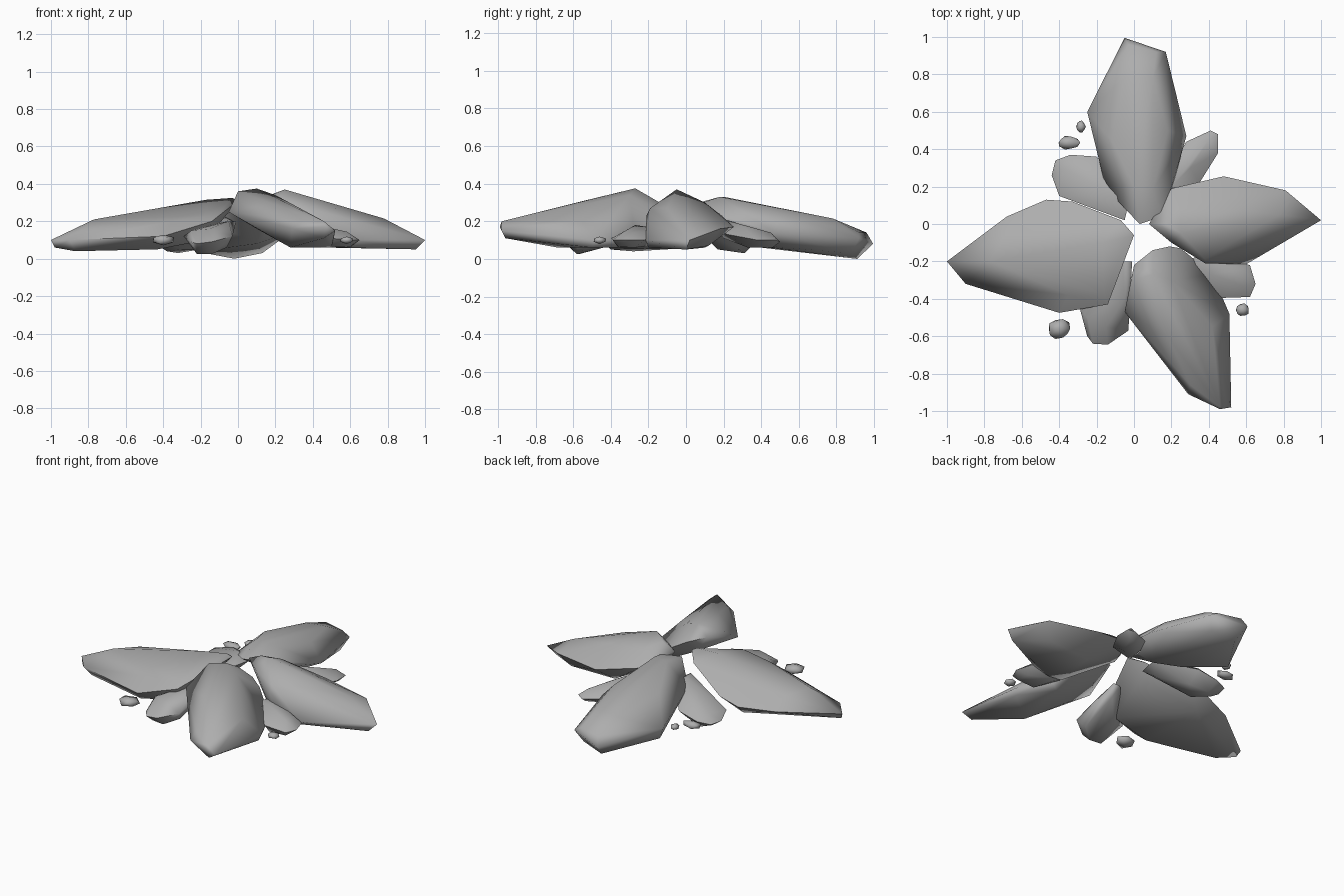
import bpy, bmesh, random
from mathutils import Vector

random.seed(4)
stone = bpy.data.materials.new("stone_grey")
stone.diffuse_color = (0.42, 0.42, 0.42, 1)


def hull(name, points):
    """Wrap a chiselled convex stone around a few corner points."""
    bm = bmesh.new()
    for p in points:
        bm.verts.new(p)
    bmesh.ops.convex_hull(bm, input=bm.verts[:])
    loose = [v for v in bm.verts if not v.link_faces]
    bmesh.ops.delete(bm, geom=loose, context='VERTS')
    bmesh.ops.recalc_face_normals(bm, faces=bm.faces[:])
    me = bpy.data.meshes.new(name)
    bm.to_mesh(me)
    bm.free()
    me.materials.append(stone)
    ob = bpy.data.objects.new(name, me)
    bpy.context.collection.objects.link(ob)
    bpy.ops.object.select_all(action='DESELECT')
    ob.select_set(True)
    bpy.context.view_layer.objects.active = ob
    bpy.ops.object.shade_smooth_by_angle(angle=1.25)
    return ob


def pebble(name, centre, size):
    """Small jittered stone."""
    bm = bmesh.new()
    bmesh.ops.create_icosphere(bm, subdivisions=1, radius=1)
    pts = [Vector(centre) + Vector([c * s * random.uniform(0.85, 1.1)
                                    for c, s in zip(v.co, size)]) for v in bm.verts]
    bm.free()
    hull(name, pts)


# Large slabs: rim, then top corners, then underside corners
hull("back_slab", [
    (-.05, .995, .08), (.17, .92, .11), (.28, .47, .14), (.20, .18, .2), (.15, .04, .28),
    (.03, 0, .28), (-.15, .19, .2), (-.25, .6, .11), (-.12, .80, .12),
    (0, .2, .33), (.1, .18, .33), (-.05, .78, .2), (.1, .78, .215), (-.03, .96, .14),
    (.12, .92, .14), (.18, .5, .24), (-.12, .45, .25),
    (-.02, .91, 0), (.13, .88, .03), (.1, .3, .08), (-.05, .4, .06), (-.23, .6, .04)])

hull("front_slab", [
    (-.05, -.47, .25), (.29, -.91, .16), (.46, -.99, .17), (.52, -.98, .15), (.51, -.48, .1),
    (.42, -.27, .1), (.25, -.13, .2), (.19, -.12, .25), (.1, -.14, .3), (0, -.22, .33),
    (0, -.3, .36), (.1, -.27, .375), (.2, -.3, .34), (.3, -.86, .21), (.46, -.98, .2),
    (.42, -.55, .2), (.18, -.6, .295),
    (.28, -.68, .06), (.46, -.96, .11), (.5, -.5, .06), (.35, -.3, .06),
    (.1, -.5, .16), (.1, -.25, .2)])

hull("left_slab", [
    (-1, -.2, .1), (-.9, -.32, .1), (-.4, -.475, .12), (-.14, -.43, .2), (0, -.06, .31),
    (-.07, .02, .27), (-.33, .12, .16), (-.47, .13, .13), (-.68, .04, .12),
    (-.77, -.2, .21), (-.68, -.05, .19), (-.42, -.2, .25), (-.17, -.1, .315),
    (-.03, -.07, .325), (-.35, -.38, .2), (-.16, -.38, .23),
    (-.98, -.22, .06), (-.87, -.28, .04), (-.43, -.4, .05), (-.45, .05, .06),
    (-.17, -.38, .1), (-.1, -.05, .2)])

hull("right_slab", [
    (1, .02, .1), (.81, .18, .16), (.48, .255, .17), (.2, .19, .23), (.08, 0, .3),
    (.2, -.1, .29), (.38, -.21, .23), (.6, -.215, .1),
    (.25, -.05, .37), (.17, 0, .34), (.52, -.1, .27), (.52, .08, .265), (.78, .05, .215),
    (.38, -.19, .27), (.25, .1, .3),
    (.95, 0, .05), (.5, -.2, .06), (.45, .1, .06), (.75, .12, .07), (.15, 0, .2),
    (.4, -.2, .07)])

# Medium stones wedged between the slabs
hull("back_left_stone", [
    (-.44, .26, .08), (-.42, .34, .08), (-.34, .37, .09), (-.2, .36, .12), (-.02, .15, .2),
    (-.05, .02, .2), (-.4, .15, .1), (-.38, .3, .13), (-.25, .3, .17), (-.1, .15, .24),
    (-.38, .27, .04), (-.32, .31, .03), (-.2, .28, .05), (-.3, .17, .05), (-.08, .1, .14)])

hull("back_right_stone", [
    (.41, .5, .09), (.45, .48, .1), (.45, .38, .1), (.35, .22, .13), (.2, .15, .17),
    (.14, .22, .17), (.28, .44, .1), (.4, .45, .14), (.3, .3, .175), (.2, .2, .21),
    (.41, .46, .06), (.36, .33, .06), (.28, .4, .06), (.2, .2, .11)])

hull("front_left_stone", [
    (-.29, -.45, .12), (-.25, -.6, .09), (-.22, -.64, .08), (-.14, -.645, .09),
    (-.03, -.57, .12), (-.01, -.2, .2), (-.06, -.2, .2), (-.25, -.5, .15), (-.15, -.55, .16),
    (-.05, -.4, .2), (-.22, -.57, .025), (-.14, -.58, .025), (-.06, -.52, .06),
    (-.18, -.4, .07), (-.04, -.25, .14)])

hull("front_right_stone", [
    (.62, -.22, .1), (.65, -.32, .1), (.62, -.39, .1), (.47, -.395, .11), (.3, -.2, .16),
    (.36, -.14, .16), (.58, -.24, .14), (.58, -.33, .145), (.42, -.27, .18),
    (.6, -.27, .06), (.6, -.36, .065), (.48, -.36, .06), (.42, -.2, .07), (.36, -.22, .1)])

# Scattered pebbles
pebble("pebble_front_left", (-.4, -.56, .1), (.068, .062, .03))
pebble("pebble_front_right", (.58, -.46, .1), (.042, .038, .02))
pebble("pebble_back_left", (-.35, .435, .1), (.064, .04, .025))
pebble("pebble_back", (-.285, .52, .1), (.028, .036, .02))
